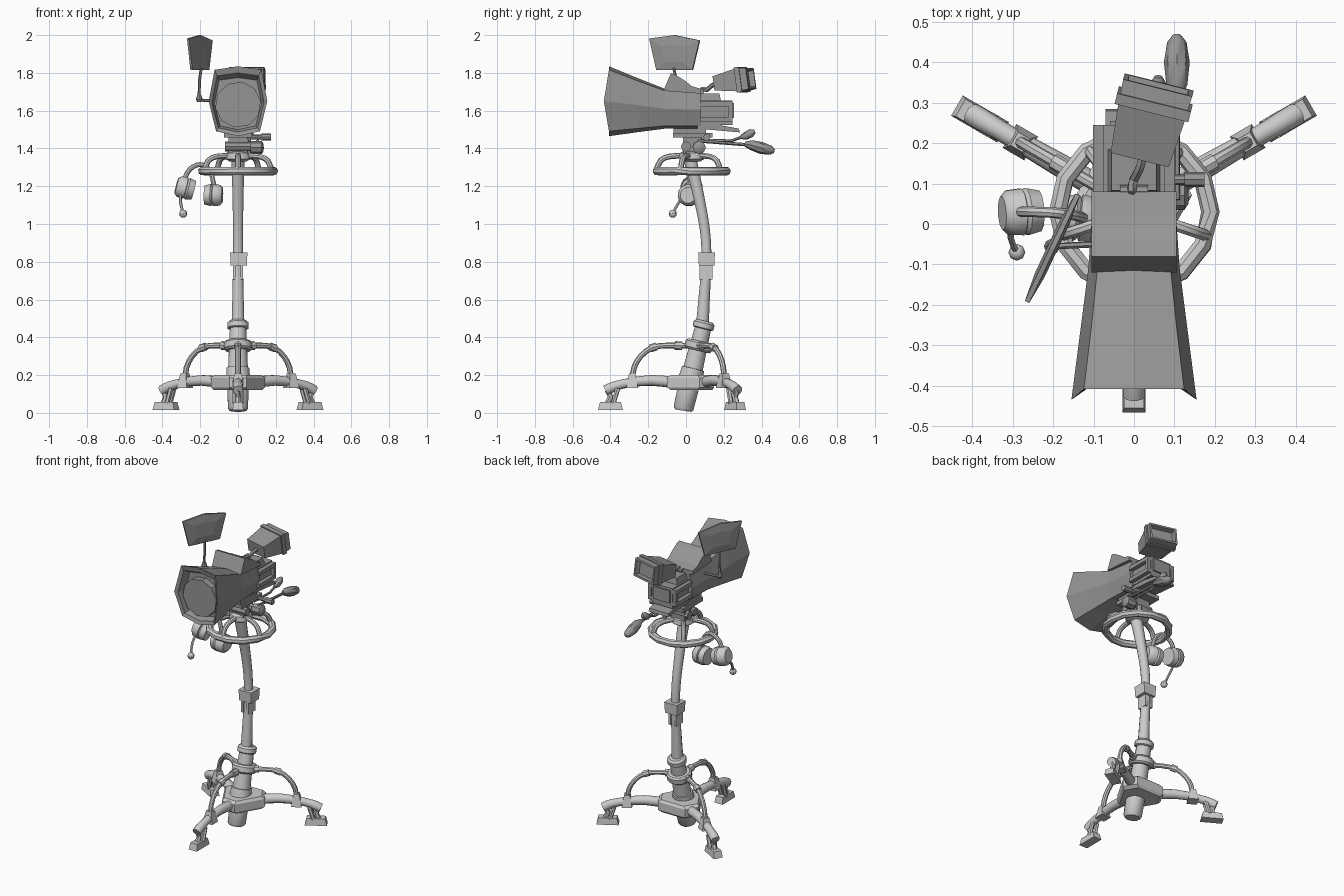
import bpy, bmesh, math
from mathutils import Vector as V, Matrix as M

def material(name, rgb):
    m = bpy.data.materials.new(name)
    m.diffuse_color = (*rgb, 1)
    return m

DARK = material("dark_grey", (0.3, 0.3, 0.3))
PINK = material("lens_pink", (0.95, 0.4, 0.4))

def loft(name, rings, mat=None, smooth=False, caps=True, loop=False, mx=None):
    """Skin a list of equal-length point rings."""
    bm = bmesh.new()
    vs = [[bm.verts.new(p) for p in r] for r in rings]
    n = len(vs[0])
    pairs = list(zip(vs, vs[1:])) + ([(vs[-1], vs[0])] if loop else [])
    for a, b in pairs:
        for i in range(n):
            j = (i + 1) % n
            bm.faces.new((a[i], a[j], b[j], b[i]))
    if caps and not loop:
        bm.faces.new(vs[0])
        bm.faces.new(vs[-1])
    if mx:
        bm.transform(mx)
    bmesh.ops.recalc_face_normals(bm, faces=bm.faces)
    me = bpy.data.meshes.new(name)
    bm.to_mesh(me)
    bm.free()
    if smooth:
        me.polygons.foreach_set("use_smooth", [True] * len(me.polygons))
        me.set_sharp_from_angle(angle=math.radians(42))
    if mat:
        me.materials.append(mat)
    ob = bpy.data.objects.new(name, me)
    bpy.context.collection.objects.link(ob)
    return ob

def tube(name, pts, r, sides=10, mat=None, loop=False, smooth=True):
    """Round bar along a path; r is one radius or one per point."""
    pts = [V(p) for p in pts]
    n = len(pts)
    rs = r if isinstance(r, (list, tuple)) else [r] * n
    rings, u, t = [], None, V((0, 0, 1))
    for i, p in enumerate(pts):
        a = pts[i - 1] if (i or loop) else p
        b = pts[(i + 1) % n] if (i < n - 1 or loop) else p
        t = (b - a).normalized() if (b - a).length > 1e-6 else t
        if u is None:
            u = t.orthogonal()
        u = (u - t * u.dot(t)).normalized()
        w = t.cross(u)
        rings.append([p + rs[i] * (u * math.cos(k) + w * math.sin(k))
                      for k in (2 * math.pi * s / sides for s in range(sides))])
    return loft(name, rings, mat, smooth, loop=loop)

def bend(pts, steps=3):
    """Catmull-Rom subdivision of a path."""
    p = [V(q) for q in pts]
    p = [2 * p[0] - p[1]] + p + [2 * p[-1] - p[-2]]
    out = []
    for a, b, c, d in zip(p, p[1:], p[2:], p[3:]):
        for s in range(steps):
            t = s / steps
            out.append(0.5 * (2 * b + (c - a) * t + (2 * a - 5 * b + 4 * c - d) * t * t
                              + (3 * b - a - 3 * c + d) * t ** 3))
    return out + [p[-2]]

def box(name, c, s, mat=None, top=1.0, rot=None):
    """Box with centre, size and optional top taper."""
    x, y, z = (k / 2 for k in s)
    q = [(-x, -y), (x, -y), (x, y), (-x, y)]
    mx = M.Translation(c) @ (rot or M())
    return loft(name, [[(a, b, -z) for a, b in q], [(a * top, b * top, z) for a, b in q]], mat, mx=mx)

def prism(name, yz, x0, x1, mat=None):
    return loft(name, [[(x, y, z) for y, z in yz] for x in (x0, x1)], mat)

# --- Tripod base: hub, three legs, braces, feet ---
CY = 0.04
def arm(a, r, z, side=0.0):
    return V((r * math.cos(a) - side * math.sin(a), CY + r * math.sin(a) + side * math.cos(a), z))

angles = [math.radians(d) for d in (-90, 30, 150)]
hub = [(a, s) for a in angles for s in (-0.045, 0.045)]
loft("base_hub", [[arm(a, r, z, s) for a, s in hub] for r, z in
                  ((0.12, 0.12), (0.14, 0.135), (0.14, 0.185), (0.12, 0.20))])
for i, a in enumerate(angles):
    n = ("front", "right", "left")[i]
    R = M.Rotation(a, 4, 'Z')
    tube(n + "_leg", bend([arm(a, *q) for q in ((0.1, 0.16), (0.22, 0.172), (0.34, 0.16), (0.42, 0.14), (0.465, 0.118))], 2), 
         [0.03, 0.03, 0.029, 0.027, 0.025, 0.025, 0.027, 0.028, 0.028])
    tube(n + "_brace", bend([arm(a, *q) for q in ((0.03, 0.355), (0.14, 0.357), (0.22, 0.345), (0.28, 0.30), (0.315, 0.24), (0.325, 0.17))], 2), 0.015, 8)
    box(n + "_brace_clamp", arm(a, 0.325, 0.17), (0.062, 0.068, 0.075), top=0.55, rot=R)
    tube(n + "_brace_sleeve", [arm(a, 0.195, 0.352), arm(a, 0.23, 0.341)], 0.021, 8)
    tube(n + "_brace_socket", [arm(a, 0.06, 0.355), arm(a, 0.10, 0.357)], 0.023, 8)
    box(n + "_foot", arm(a, 0.44, 0.036), (0.132, 0.058, 0.042), top=0.84, rot=R)
    for k, s in enumerate((-0.017, 0.017)):
        tube(n + "_foot_strut_%d" % k, [arm(a, 0.40, 0.13, s), arm(a, 0.425, 0.05, s)], 0.013, 6)
    tube(n + "_foot_post", [arm(a, 0.455, 0.12), arm(a, 0.44, 0.085), arm(a, 0.455, 0.05)], 0.016, 6)

# --- Column: tilted sleeve, bent pole, collars and lock ---
def col(z):  # axis of the tilted lower sleeve
    return (0, -0.02 + 0.245 * z, z)
tube("column_plug", [(0, -0.015, 0.012), (0, -0.013, 0.025), col(0.13)], [0.045, 0.055, 0.058], 12)
tube("column_sleeve", [col(z) for z in (0.18, 0.235, 0.236, 0.46)], [0.066, 0.062, 0.054, 0.044], 12)
tube("brace_ring", [col(z) for z in (0.33, 0.34, 0.37, 0.38)], [0.066, 0.076, 0.076, 0.066], 12)
tube("column_collar", [col(z) for z in (0.445, 0.45, 0.475, 0.487)], [0.052, 0.058, 0.058, 0.045], 12)
tube("column_pole", bend([(0, 0.085, 0.44), (0, 0.097, 0.62), (0, 0.108, 0.8), (0, 0.10, 0.97),
                          (0, 0.062, 1.17), (0, 0.02, 1.35)]),
     [0.036 - 0.009 * math.sin(math.pi * k / 15) for k in range(16)], 12)
box("column_lock", (0.004, 0.109, 0.815), (0.085, 0.082, 0.07), top=1.08)
for s in (-1, 1):
    box("lock_tab", (0.02 * s, 0.105, 0.745), (0.014, 0.068, 0.08))

# --- Steering ring with spokes ---
def wheel(d, r, z):
    a = math.radians(d)
    return (r * math.cos(a), 0.03 + r * math.sin(a), z)
tube("steering_ring", [wheel(k * 360 / 14, 0.189, 1.28) for k in range(14)], 0.023, 8, loop=True)
for d in (-90, -18, 54, 126, 198):
    tube("steering_spoke", bend([wheel(d, *q) for q in ((0.187, 1.285), (0.165, 1.335), (0.12, 1.357), (0.04, 1.362))], 2), 0.015, 8)
tube("ring_hub", [(0, 0.03, z) for z in (1.33, 1.345, 1.375, 1.385)], [0.045, 0.07, 0.066, 0.05], 12)

# --- Pan head: barrels, plates, knob, handles ---
box("pan_head", (0, 0.035, 1.415), (0.10, 0.10, 0.09), DARK)
for y in (0.0, 0.06):
    tube("tilt_barrel", [(x, y, 1.41) for x in (-0.07, 0.07)], 0.027, 8, DARK)
tube("handle_joint", [(x, 0.07, 1.405) for x in (0.06, 0.07, 0.125, 0.135)], [0.025, 0.035, 0.035, 0.02], 8, DARK)
box("tilt_plate", (0, 0.035, 1.47), (0.15, 0.21, 0.025), DARK)
box("camera_plate", (0, 0.02, 1.493), (0.13, 0.17, 0.026), DARK)
tube("knob_shaft", [(0.05, 0.11, 1.46), (0.13, 0.11, 1.46)], 0.013, 8, DARK)
tube("knob", [(0.125, 0.11, 1.46), (0.175, 0.11, 1.46)], 0.019, 8, DARK)
tube("pan_rod", [(0.105, 0.06, 1.44), (0.105, 0.34, 1.418)], 0.009, 6, DARK)
tube("pan_grip", [(0.106, 0.31, 1.424), (0.106, 0.345, 1.418), (0.106, 0.40, 1.402), (0.106, 0.45, 1.39), (0.106, 0.468, 1.386)],
     [0.012, 0.026, 0.032, 0.024, 0.01], 8, DARK)
tube("lever_rod", [(0.06, 0.08, 1.445), (0.06, 0.24, 1.44), (0.06, 0.32, 1.47)], 0.008, 6, DARK)
tube("lever_grip", [(0.06, 0.29, 1.459), (0.06, 0.315, 1.466), (0.06, 0.345, 1.482), (0.06, 0.365, 1.49)],
     [0.01, 0.021, 0.022, 0.01], 8, DARK)

# --- Camera body with flared octagonal hood ---
def octo(y, w, lo, hi, bow=0.0):
    m = lo + 0.5 * (hi - lo)
    e = 0.05 * (hi - lo)
    return [(-.8 * w, y, hi - e), (0, y, hi), (.8 * w, y, hi - e), (w, y - bow, m),
            (.75 * w, y, lo + 1.4 * e), (0, y, lo), (-.75 * w, y, lo + 1.4 * e), (-w, y - bow, m)]
loft("camera_hood", [octo(0.08, 0.10, 1.505, 1.705), octo(-0.11, 0.113, 1.505, 1.715), octo(-0.25, 0.131, 1.487, 1.77),
                     octo(-0.408, 0.155, 1.465, 1.835, 0.027), octo(-0.40, 0.138, 1.487, 1.80, 0.02),
                     octo(-0.355, 0.125, 1.50, 1.775)], DARK)
tube("lens_rim", [(0, y, 1.632) for y in (-0.34, -0.395, -0.395, -0.37)], [0.122, 0.122, 0.104, 0.104], 10, DARK, smooth=False)
tube("lens_glass", [(0, y, 1.632) for y in (-0.36, -0.385)], 0.104, 10, PINK, smooth=False)
prism("top_visor", [(-0.12, 1.705), (-0.08, 1.798), (-0.055, 1.79), (0.0, 1.755), (0.03, 1.73), (0.08, 1.715), (0.08, 1.69)],
      -0.105, 0.105, DARK)
box("rear_body", (0, 0.155, 1.59), (0.15, 0.18, 0.13), DARK)
box("rear_deck", (0, 0.13, 1.672), (0.13, 0.11, 0.04), DARK, top=0.85)
box("rear_panel", (0, 0.245, 1.60), (0.12, 0.02, 0.08), DARK)
prism("rear_base", [(0.06, 1.505), (0.06, 1.545), (0.28, 1.505), (0.285, 1.485)], -0.07, 0.07, DARK)
for s in (-1, 1):
    for z in (1.555, 1.635):
        box("side_rail", (0.088 * s, 0.16, z), (0.026, 0.17, 0.025), DARK)
    box("side_rail_end", (0.09 * s, 0.235, 1.595), (0.022, 0.02, 0.10), DARK)

# --- Rear viewfinder on a bent arm ---
vf = M.Translation((0.037, 0.25, 1.757)) @ M.Rotation(math.radians(-14), 4, 'Z') @ M.Rotation(math.radians(8), 4, 'X')
loft("viewfinder", [[(-w, y, -h), (w, y, -h), (w, y, h), (-w, y, h)] for y, w, h in
     ((-.09, .074, .038), (.035, .085, .060), (.035, .094, .067), (.062, .094, .067), (.062, .086, .060),
      (.098, .088, .056), (.098, .076, .044), (.07, .07, .04))], DARK, mx=vf)
tube("viewfinder_arm", bend([(0, 0.06, 1.68), (-0.005, 0.085, 1.715), (0, 0.11, 1.71), (0.015, 0.14, 1.735), (0.025, 0.18, 1.745)], 2), 0.012, 6, DARK)
tube("viewfinder_pivot", [(-0.035, 0.08, 1.70), (0.035, 0.08, 1.70)], 0.016, 8, DARK)

# --- Side screen on a stalk ---
pent = [(-0.147, 0.08), (0, 0.098), (0.147, 0.07), (0.105, -0.088), (-0.105, -0.088)]
sc = M.Translation((-0.202, -0.06, 1.902)) @ M.Rotation(math.atan2(0.265, 0.125), 4, 'Z')
loft("side_screen", [[(u * k, d, z * k) for u, z in pent] for k, d in
     ((0.5, -0.013), (1, -0.006), (1, 0.006), (0.5, 0.013))], DARK, mx=sc)
tube("screen_stalk", [(-0.09, -0.05, 1.65), (-0.19, -0.055, 1.655), (-0.206, -0.055, 1.675), (-0.204, -0.05, 1.76), (-0.195, -0.065, 1.825)], 0.008, 6, DARK)
tube("stalk_joint", [(-0.205, -0.055, 1.645), (-0.205, -0.055, 1.66), (-0.205, -0.055, 1.685)], [0.01, 0.018, 0.01], 8, DARK)

# --- Headset hung over the ring ---
def cup(name, c, axis):
    c, axis = V(c), V(axis).normalized()
    tube(name, [c + axis * d for d in (-0.05, -0.035, 0.0, 0.003, 0.012, 0.045)],
         [0.042, 0.057, 0.06, 0.052, 0.06, 0.052], 12)
cup("outer_ear_cup", (-0.278, 0.03, 1.19), (1, 0.06, -0.26))
cup("inner_ear_cup", (-0.132, 0.015, 1.153), (-1, 0.1, 0.02))
tube("headband", bend([(-0.285, 0.03, 1.235), (-0.255, 0.03, 1.29), (-0.20, 0.028, 1.315), (-0.15, 0.022, 1.285), (-0.125, 0.015, 1.20)]), 0.013, 8)
tube("microphone_boom", bend([(-0.305, 0.0, 1.16), (-0.305, -0.035, 1.12), (-0.292, -0.068, 1.06)], 2), 0.008, 6)
tube("microphone", [(-0.29, -0.07, z) for z in (1.035, 1.042, 1.055, 1.068, 1.075)], [0.008, 0.018, 0.021, 0.018, 0.008], 8)
